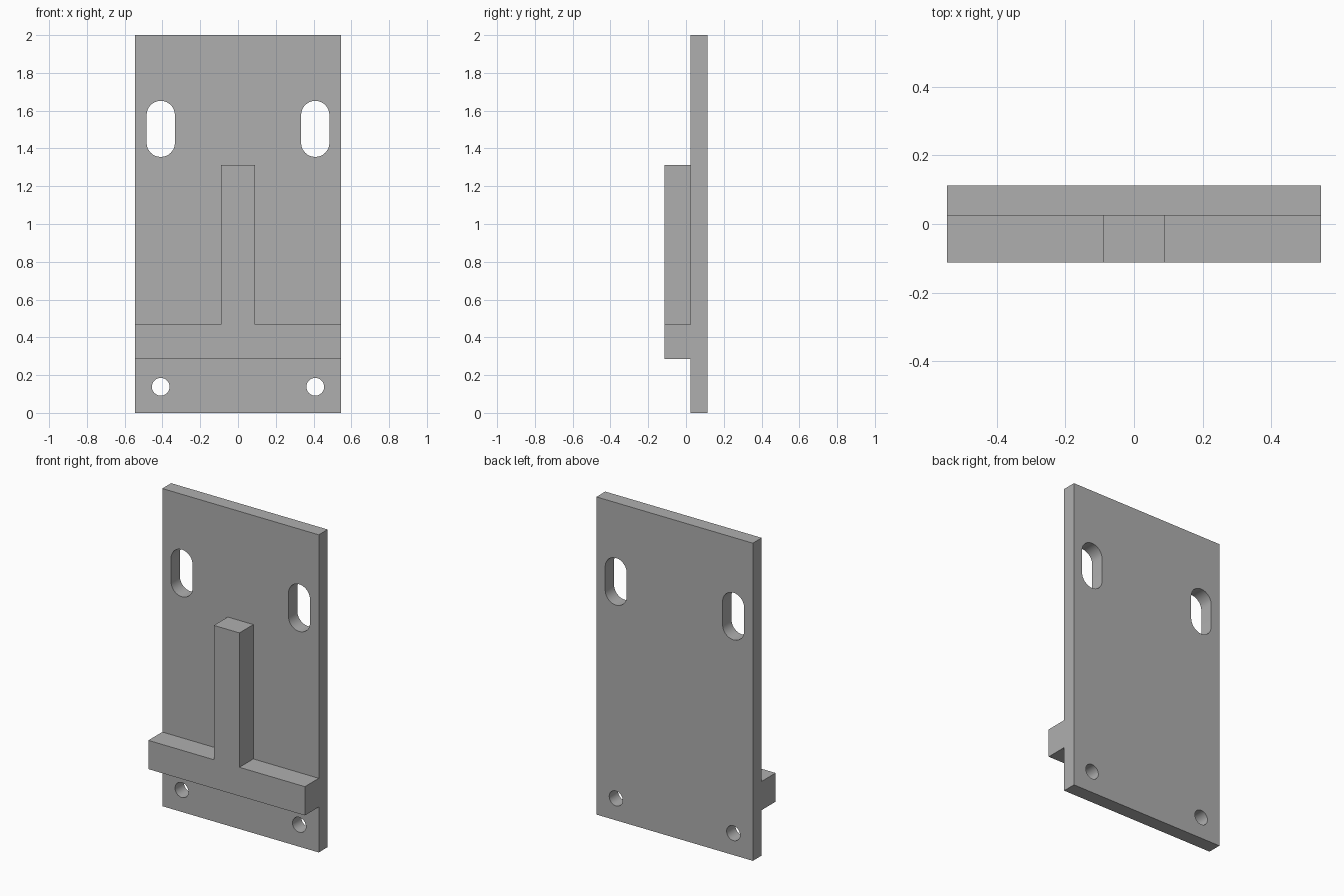
import bpy
import bmesh
from math import pi, sin, cos, radians

cube = bpy.data.objects.get("Cube")
if cube:
    bpy.data.objects.remove(cube, do_unlink=True)

GREY = (0.43, 0.43, 0.43, 1)
grey = bpy.data.materials.new("plain grey")
grey.use_nodes = True
grey.diffuse_color = GREY
grey.node_tree.nodes["Principled BSDF"].inputs["Base Color"].default_value = GREY


def slot(cx, z_low, z_high, radius, steps=16):
    """Outline of an upright slot; equal z values give a round hole."""
    points = []
    for centre, start in ((z_high, 0), (z_low, pi)):
        for i in range(steps + 1):
            a = start + pi * i / steps
            points.append((cx + radius * cos(a), centre + radius * sin(a)))
    # drop the repeated points of a round hole
    clean = []
    for p in points:
        if all(abs(p[0] - q[0]) + abs(p[1] - q[1]) > 1e-5 for q in clean):
            clean.append(p)
    return clean


def extruded(name, outlines, y_front, y_back):
    """Fill x-z outlines (inner ones become holes) and extrude along y."""
    curve = bpy.data.curves.new(name, "CURVE")
    curve.dimensions = "2D"
    curve.fill_mode = "BOTH"
    curve.extrude = (y_back - y_front) / 2
    for outline in outlines:
        spline = curve.splines.new("POLY")
        spline.points.add(len(outline) - 1)
        for point, (x, z) in zip(spline.points, outline):
            point.co = (x, z, 0, 1)
        spline.use_cyclic_u = True
    obj = bpy.data.objects.new(name, curve)
    bpy.context.collection.objects.link(obj)
    obj.rotation_euler.x = radians(90)
    obj.location.y = (y_front + y_back) / 2
    bpy.ops.object.select_all(action="DESELECT")
    obj.select_set(True)
    bpy.context.view_layer.objects.active = obj
    bpy.ops.object.convert(target="MESH")
    obj = bpy.context.object
    bpy.ops.object.transform_apply(location=True, rotation=True, scale=True)

    # weld the caps to the walls
    bm = bmesh.new()
    bm.from_mesh(obj.data)
    bmesh.ops.remove_doubles(bm, verts=bm.verts, dist=1e-5)
    bmesh.ops.recalc_face_normals(bm, faces=bm.faces)
    bm.to_mesh(obj.data)
    bm.free()
    obj.data.materials.clear()
    obj.data.materials.append(grey)
    bpy.ops.object.shade_smooth_by_angle(angle=radians(30))
    return obj


HALF_W = 0.545
FRONT, FACE, BACK = -0.113, 0.025, 0.113

# Back plate with two upright slots and two round holes
plate = [(-HALF_W, 0), (HALF_W, 0), (HALF_W, 2), (-HALF_W, 2)]
openings = []
for side in (-1, 1):
    openings.append(slot(side * 0.409, 1.43, 1.577, 0.075))
    openings.append(slot(side * 0.409, 0.138, 0.138, 0.047))
extruded("back_plate", [plate] + openings, FACE, BACK)

# Upside-down T rib on the front: cross bar and upright
half = [(HALF_W, 0.286), (HALF_W, 0.467), (0.089, 0.467), (0.089, 1.313)]
rib = half + [(-x, z) for x, z in reversed(half)]
extruded("front_rib", [rib], FRONT, FACE)
